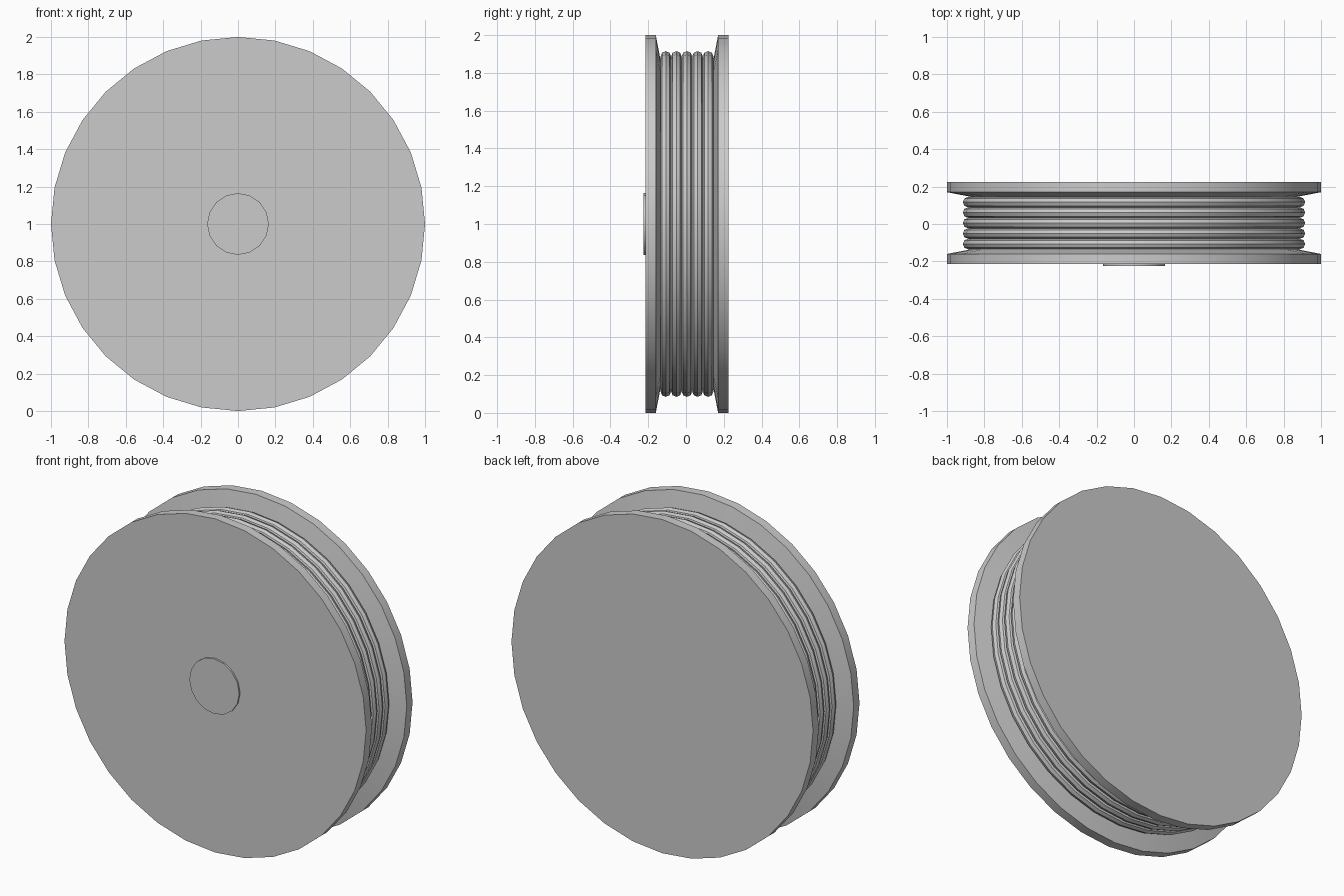
import bpy
from math import cos, sin, pi, radians

cube = bpy.data.objects.get("Cube")
if cube:
    bpy.data.objects.remove(cube, do_unlink=True)

grey = bpy.data.materials.new("plain_grey")
grey.use_nodes = True
colour = (0.6, 0.6, 0.6, 1)
grey.diffuse_color = colour
grey.node_tree.nodes["Principled BSDF"].inputs["Base Color"].default_value = colour


def lathe(name, profile, sides, closed=False):
    """Spin (radius, y) points about the wheel axle; cap the ends unless closed."""
    verts = [(r * sin(2 * pi * i / sides), y, 1 + r * cos(2 * pi * i / sides))
             for r, y in profile for i in range(sides)]
    rings = len(profile)
    faces = []
    for k in range(rings if closed else rings - 1):
        a, b = k * sides, (k + 1) % rings * sides
        for i in range(sides):
            j = (i + 1) % sides
            faces.append((a + i, a + j, b + j, b + i))
    if not closed:
        faces.append(tuple(reversed(range(sides))))
        faces.append(tuple(range((rings - 1) * sides, rings * sides)))
    mesh = bpy.data.meshes.new(name)
    mesh.from_pydata(verts, [], faces)
    mesh.materials.append(grey)
    obj = bpy.data.objects.new(name, mesh)
    bpy.context.collection.objects.link(obj)
    bpy.ops.object.select_all(action="DESELECT")
    obj.select_set(True)
    bpy.context.view_layer.objects.active = obj
    bpy.ops.object.mode_set(mode="EDIT")
    bpy.ops.mesh.select_all(action="SELECT")
    bpy.ops.mesh.normals_make_consistent(inside=False)
    bpy.ops.object.mode_set(mode="OBJECT")
    bpy.ops.object.shade_smooth_by_angle(angle=radians(30))
    return obj


SIDES = 32
MIDDLE = 0.005

# Spool body: two flanges with sloped inner faces around a core
half = [(1.0, 0.22), (1.0, 0.165), (0.87, 0.14)]
body = [(r, MIDDLE - y) for r, y in half] + [(r, MIDDLE + y) for r, y in reversed(half)]
lathe("spool_body", body, SIDES)

# Five rope windings
for n in range(5):
    y = MIDDLE + (n - 2) * 0.056
    section = [(0.887 + 0.028 * cos(pi * k / 4), y + 0.028 * sin(pi * k / 4)) for k in range(8)]
    lathe(f"winding_{n + 1}", section, SIDES, closed=True)

# Axle boss on the front
lathe("axle_boss", [(0.165, -0.225), (0.165, -0.19)], 16)
